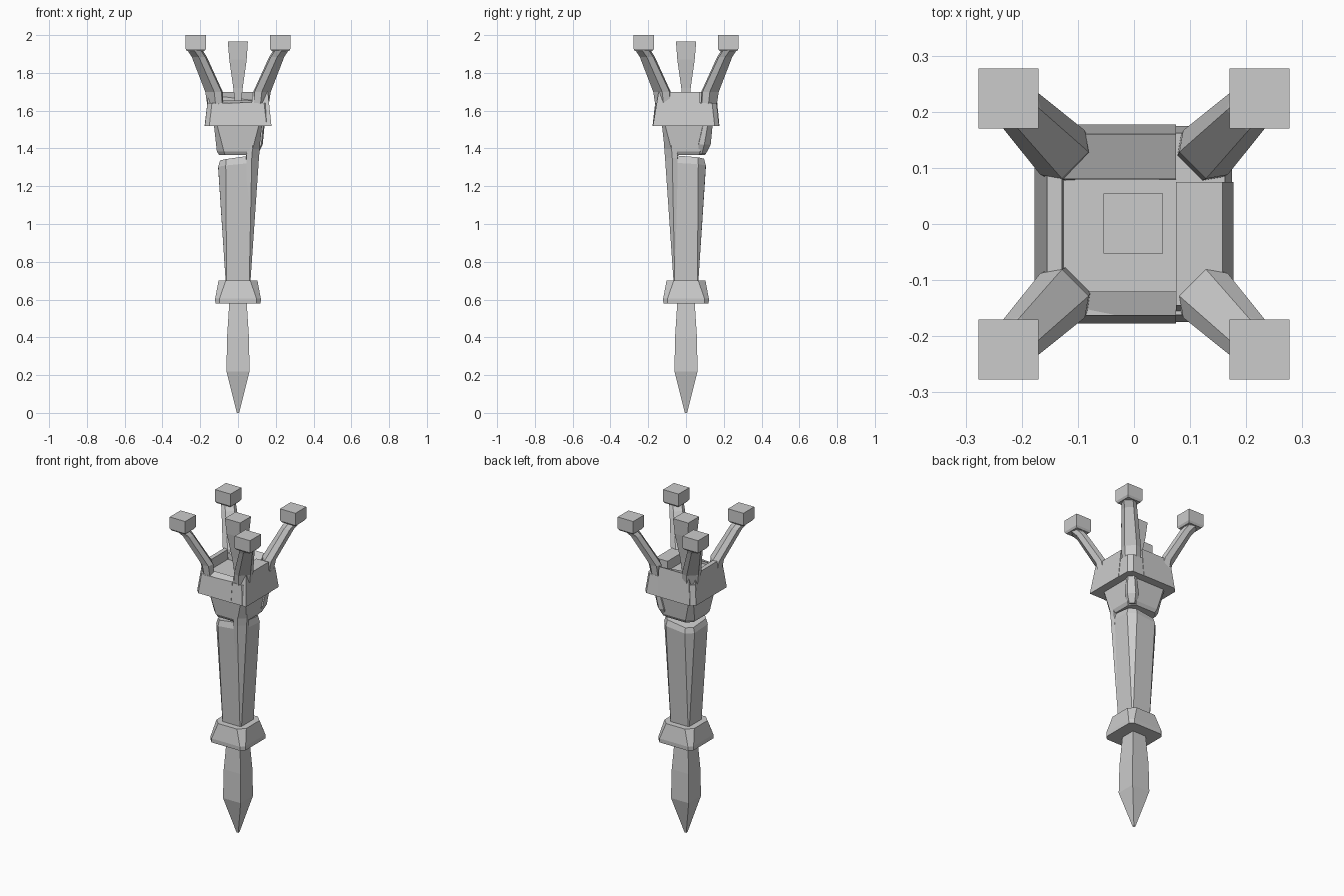
import bpy, bmesh, math
from mathutils import Vector

if "Cube" in bpy.data.objects:
    bpy.data.objects.remove(bpy.data.objects["Cube"])


def loft(name, sections):
    """Skin a stack of equal-length point loops and cap both ends."""
    bm = bmesh.new()
    loops = [[bm.verts.new(p) for p in s] for s in sections]
    for a, b in zip(loops, loops[1:]):
        for i in range(len(a)):
            j = (i + 1) % len(a)
            bm.faces.new((a[i], a[j], b[j], b[i]))
    bm.faces.new(list(reversed(loops[0])))
    bm.faces.new(loops[-1])
    bmesh.ops.recalc_face_normals(bm, faces=bm.faces)
    me = bpy.data.meshes.new(name)
    bm.to_mesh(me)
    bm.free()
    ob = bpy.data.objects.new(name, me)
    bpy.context.collection.objects.link(ob)
    return ob


def octo(z, h, c, tx=0, ty=0):
    """Square of half width h with corners cut to c; tx, ty tilt the loop."""
    pts = [(h, -c), (h, c), (c, h), (-c, h), (-h, c), (-h, -c), (-c, -h), (c, -h)]
    return [(x, y, z + tx * x + ty * y) for x, y in pts]


def rect(x0, x1, y0, y1, z):
    zs = z if isinstance(z, (list, tuple)) else [z] * 4
    return list(zip((x0, x1, x1, x0), (y0, y0, y1, y1), zs))


def sq(z, h):
    return rect(-h, h, -h, h, z)


def diag(sx, sy, d, a, w, z):
    """Six-sided section centred at distance d along a corner diagonal."""
    u = Vector((sx, sy, 0)).normalized()
    v = Vector((-u.y, u.x, 0))
    pts = [(-a, -.6 * w), (0, -w), (a, -.6 * w), (a, .6 * w), (0, w), (-a, .6 * w)]
    return [u * (d + p) + v * q + Vector((0, 0, z)) for p, q in pts]


# Pointed foot and stepped collar
loft("spike", [sq(0, .006), sq(.22, .061), sq(.40, .058), sq(.60, .045)])
loft("collar", [octo(.58, .12, .098), octo(.605, .121, .098), octo(.70, .103, .065)])

# Shaft with a slanted broken top, and the neck above the crack
loft("shaft", [octo(.69, .065, .06), octo(1.31, .105, .065, .10, -.06),
               octo(1.345, .095, .062, .14, -.08)])
loft("neck", [octo(1.365, .10, .068), octo(1.385, .112, .075), octo(1.53, .128, .112)])

# Corner strips bridging the crack and the neck
loft("front_strip", [diag(1, -1, .075, .014, .008, .70), diag(1, -1, .108, .022, .045, 1.35),
                     diag(1, -1, .128, .022, .045, 1.53)])
loft("back_strip", [diag(1, 1, .115, .018, .025, 1.37), diag(1, 1, .135, .026, .04, 1.42),
                    diag(1, 1, .16, .022, .03, 1.53)])

# Head: low block with raised walls on three sides
loft("head_block", [octo(1.52, .175, .152), octo(1.64, .162, .138)])
loft("right_wall", [rect(.075, .177, -.175, .075, 1.52), rect(.075, .158, -.145, .075, 1.70)])
loft("back_wall", [rect(-.15, .075, .075, .177, 1.52),
                   rect(-.13, .075, .08, .16, (1.68, 1.655, 1.70, 1.70))])
loft("left_wall", [rect(-.177, -.122, -.15, .15, 1.52), rect(-.155, -.128, -.13, .13, 1.70)])
loft("front_lip", [rect(-.15, .075, -.177, -.12, 1.52),
                   rect(-.135, .075, -.163, -.12, (1.635, 1.645, 1.655, 1.655))])

# Flared shard standing in the middle
loft("centre_shard", [sq(1.62, .014), sq(1.72, .025), sq(1.87, .046),
                      rect(-.054, .052, -.053, .054, 1.965)])

# Four spreading arms, each with a cube tip
for sx, sy, side in ((-1, -1, "front_left"), (1, -1, "front_right"),
                     (-1, 1, "back_left"), (1, 1, "back_right")):
    loft("arm_" + side, [diag(sx, sy, .165, .028, .05, 1.60), diag(sx, sy, .18, .032, .056, 1.70),
                         diag(sx, sy, .29, .030, .044, 1.885), diag(sx, sy, .315, .032, .042, 1.912),
                         diag(sx, sy, .318, .038, .048, 1.93)])
    cx, cy = sx * .224, sy * .224
    loft("tip_" + side, [rect(cx - .046, cx + .046, cy - .046, cy + .046, 1.915)] +
         [rect(cx - .0535, cx + .0535, cy - .0535, cy + .0535, z) for z in (1.927, 2.0)])
